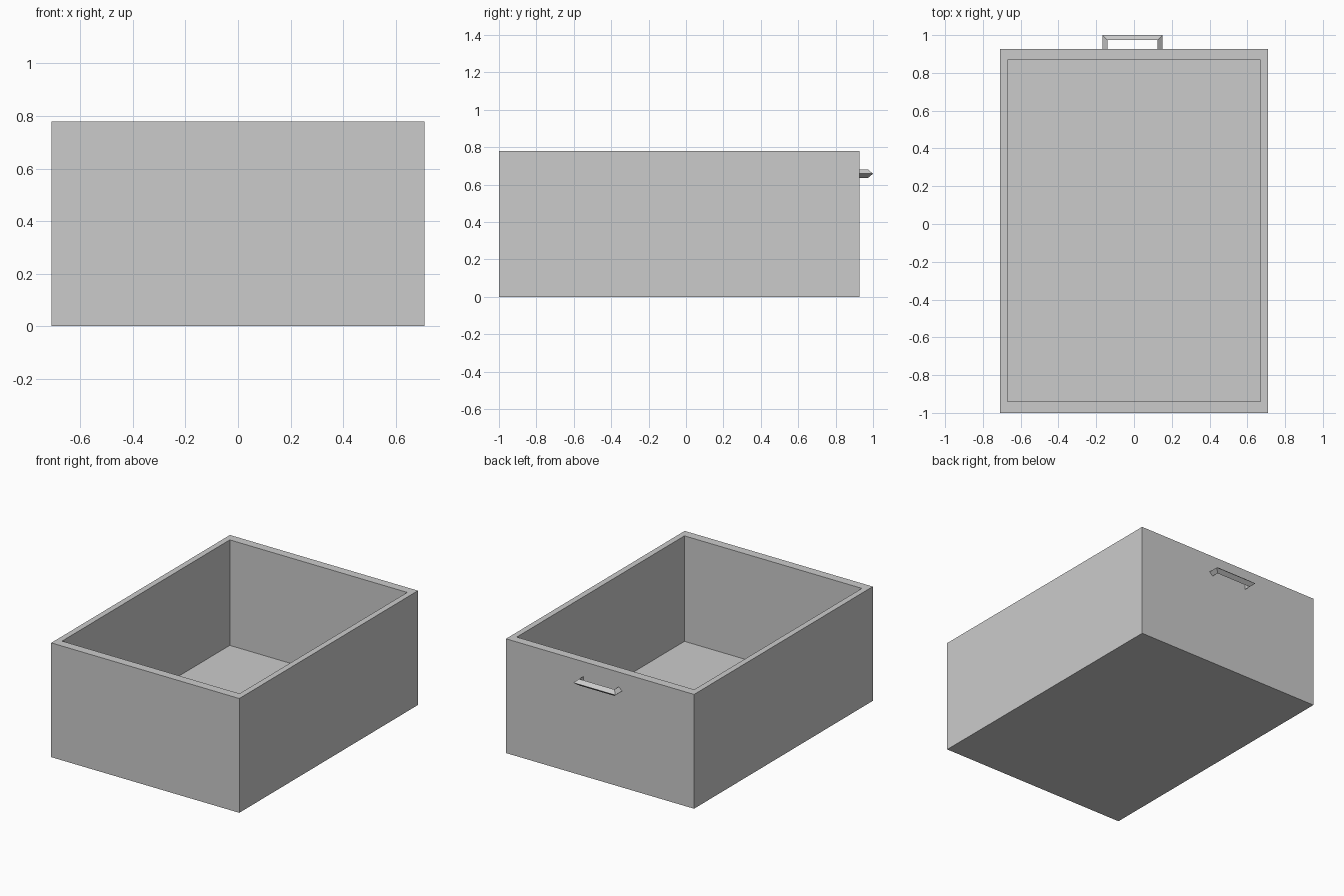
import bpy, bmesh

if "Cube" in bpy.data.objects:
    bpy.data.objects.remove(bpy.data.objects["Cube"])


def make_object(name, bm):
    bmesh.ops.recalc_face_normals(bm, faces=bm.faces[:])
    mesh = bpy.data.meshes.new(name)
    bm.to_mesh(mesh)
    bm.free()
    obj = bpy.data.objects.new(name, mesh)
    bpy.context.collection.objects.link(obj)
    return obj


def ring(bm, x, y0, y1, z):
    return [bm.verts.new(p) for p in ((-x, y0, z), (x, y0, z), (x, y1, z), (-x, y1, z))]


def bridge(bm, a, b):
    n = len(a)
    for i in range(n):
        j = (i + 1) % n
        bm.faces.new((a[i], a[j], b[j], b[i]))


# Drawer box: outside base, outside rim, inside rim, inside floor
bm = bmesh.new()
rings = [ring(bm, 0.71, -1.0, 0.927, 0.0),
         ring(bm, 0.71, -1.0, 0.927, 0.78),
         ring(bm, 0.67, -0.94, 0.868, 0.78),
         ring(bm, 0.67, -0.94, 0.868, 0.06)]
for a, b in zip(rings, rings[1:]):
    bridge(bm, a, b)
bm.faces.new(rings[0])
bm.faces.new(rings[-1])
make_object("drawer_box", bm)

# Pull handle: triangular section, ridge outward, swept around a mitred U
bm = bmesh.new()
cx, half, depth, z, h = -0.008, 0.159, 0.026, 0.658, 0.022
wall, tip = 0.926, 1.0
sections = []
for side, at_wall in ((-1, True), (-1, False), (1, False), (1, True)):
    outer_x, inner_x = cx + side * half, cx + side * (half - depth)
    outer_y, inner_y = (wall, wall) if at_wall else (tip, tip - depth)
    sections.append([bm.verts.new((outer_x, outer_y, z)),
                     bm.verts.new((inner_x, inner_y, z + h)),
                     bm.verts.new((inner_x, inner_y, z - h))])
for a, b in zip(sections, sections[1:]):
    bridge(bm, a, b)
bm.faces.new(sections[0])
bm.faces.new(sections[-1])
make_object("pull_handle", bm)
